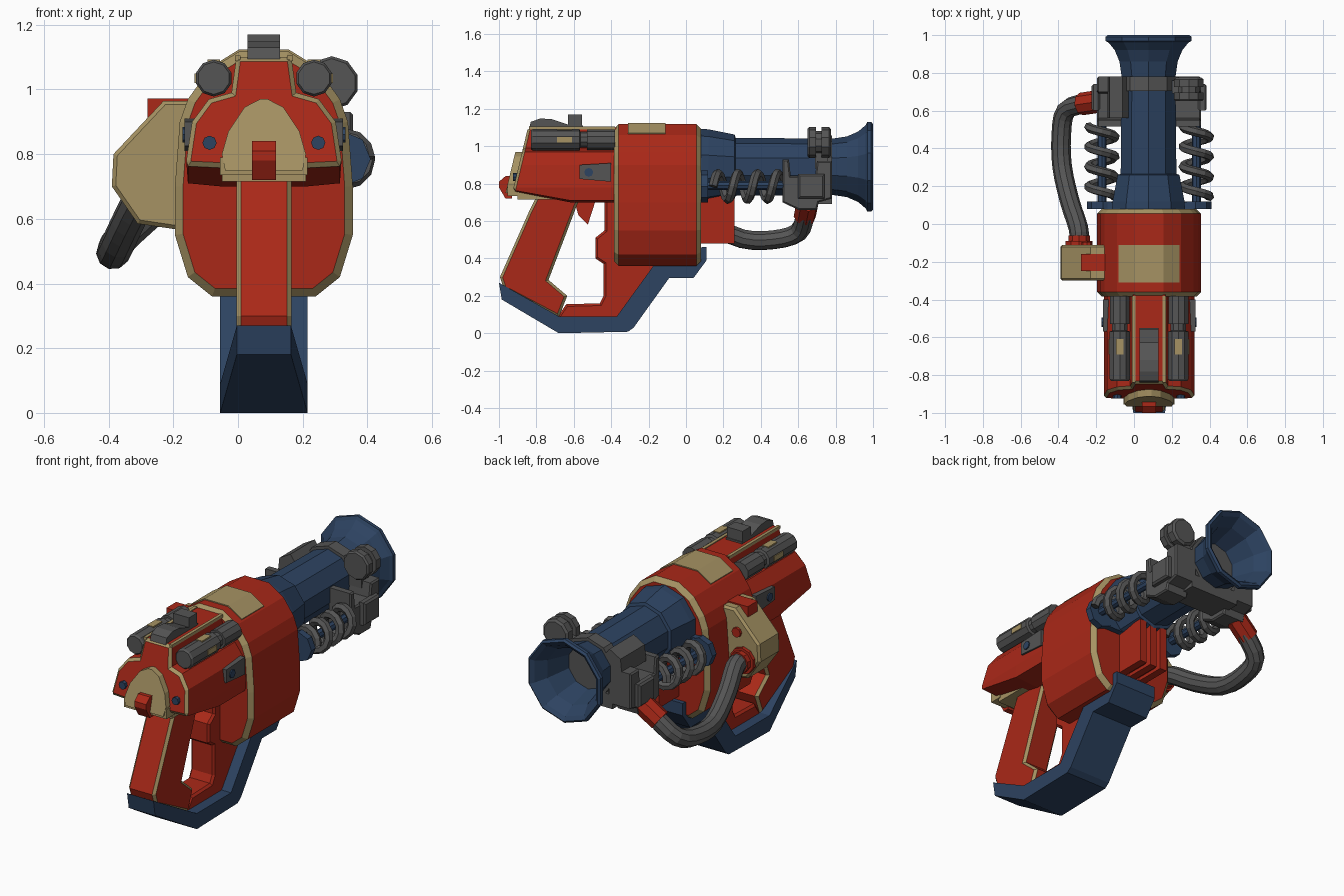
import bpy, bmesh, math
from mathutils import Vector

if "Cube" in bpy.data.objects:
    bpy.data.objects.remove(bpy.data.objects["Cube"])

C = 0.08   # x of the gun's own centre line


def material(name, rgb):
    m = bpy.data.materials.new(name)
    m.diffuse_color = (*rgb, 1)
    m.use_nodes = True
    m.node_tree.nodes["Principled BSDF"].inputs["Base Color"].default_value = m.diffuse_color
    return m


RED = material("red", (0.40, 0.021, 0.009))
TAN = material("tan", (0.38, 0.29, 0.125))
BLUE = material("blue", (0.026, 0.056, 0.12))
GREY = material("grey", (0.09, 0.09, 0.09))


def loft(name, rings, mat, rim=0, rim_mat=TAN):
    """Skin closed rings, cap both ends; optionally bevel the cap edges in a trim colour."""
    bm = bmesh.new()
    vs = [[bm.verts.new(p) for p in r] for r in rings]
    n = len(vs[0])
    for a, b in zip(vs, vs[1:]):
        for i in range(n):
            bm.faces.new((a[i], a[(i + 1) % n], b[(i + 1) % n], b[i]))
    caps = [bm.faces.new(vs[0]), bm.faces.new(vs[-1])]
    bmesh.ops.recalc_face_normals(bm, faces=bm.faces)
    if rim:
        edges = list({e for f in caps for e in f.edges})
        bmesh.ops.bevel(bm, geom=edges, offset=rim, segments=1, profile=0.5,
                        affect='EDGES', material=1)
    me = bpy.data.meshes.new(name)
    bm.to_mesh(me)
    bm.free()
    me.materials.append(mat)
    me.materials.append(rim_mat)
    ob = bpy.data.objects.new(name, me)
    bpy.context.collection.objects.link(ob)
    return ob


def side(name, pts, x0, x1, mat, **k):      # (y, z) profile extruded along x
    return loft(name, [[(x, y, z) for y, z in pts] for x in (x0, x1)], mat, **k)


def cross(name, pts, y0, y1, mat, lean=0, **k):     # (x, z) profile extruded along y
    return loft(name, [[(x, y + lean * z, z) for x, z in pts] for y in (y0, y1)], mat, **k)


def box(name, x0, x1, y0, y1, z0, z1, mat, **k):
    return side(name, [(y0, z0), (y1, z0), (y1, z1), (y0, z1)], x0, x1, mat, **k)


def sym(half):      # mirror (offset, z) points about the centre line
    return [(C + o, z) for o, z in half] + [(C - o, z) for o, z in reversed(half)]


def lathe(name, x, z, prof, n, mat, axis='Y'):      # (position, radius) turned about y or x
    rings = []
    for p, r in prof:
        ring = [(r * math.sin(2 * math.pi * i / n), r * math.cos(2 * math.pi * i / n)) for i in range(n)]
        rings.append([(x + u, p, z + v) if axis == 'Y' else (p, x + u, z + v) for u, v in ring])
    return loft(name, rings, mat)


def tube(name, pts, r, mat, res=2):
    cu = bpy.data.curves.new(name, 'CURVE')
    cu.dimensions = '3D'
    cu.bevel_depth, cu.bevel_resolution, cu.use_fill_caps = r, res, True
    sp = cu.splines.new('POLY')
    sp.points.add(len(pts) - 1)
    for q, p in zip(sp.points, pts):
        q.co = (*p, 1)
    sp.use_smooth = False
    cu.materials.append(mat)
    ob = bpy.data.objects.new(name, cu)
    bpy.context.collection.objects.link(ob)
    bpy.ops.object.select_all(action='DESELECT')
    ob.select_set(True)
    bpy.context.view_layer.objects.active = ob
    bpy.ops.object.convert(target='MESH')


# barrel with hollow flared muzzle
lathe("barrel", C - 0.003, 0.89, [(0.05, .205), (.12, .2), (.26, .172), (.265, .155), (.78, .15), (.86, .162),
      (.92, .188), (.96, .222), (.97, .24), (.99, .24), (1.0, .228), (.985, .205), (.92, .165), (.76, .12)], 10, BLUE)

# main drum with trimmed ends and top panel
cross("drum", sym([(.16, .36), (.235, .42), (.275, .55), (.275, .7), (.26, .9), (.235, .97), (.17, 1.06), (.075, 1.118)]),
      -.385, .08, RED, rim=.025)
cross("drum_top_panel", sym([(.15, 1.03), (.162, 1.071), (.076, 1.124)]), -.31, -.11, TAN)

# vent fins under the barrel
box("vent_core", C - .085, C + .085, .05, .22, .5, .74, RED)
for i in (-1, 0, 1):
    box("vent_fin", C + i * .07 - .022, C + i * .07 + .022, .05, .26, .48, .74, RED)

# tail housing, sloped rear face with tan trim and rising underside
half = [(.13, .70), (.235, .71), (.24, .78), (.222, .9), (.17, .97), (.1, .99), (.085, 1.1)]
sec = sym(half)
rear = [(x, -.845 - .24 * (1.1 - z), z) for x, z in [(x, max(z, .76 if z < .705 else .765)) for x, z in sec]]
mid = [(x, -.62, z) for x, z in sec]
front = [(x, -.36, z) for x, z in sec]
loft("tail_housing", [rear, mid, front], RED, rim=.014)
box("tail_under_plate", C - .13, C + .13, -.9, -.62, .715, .75, TAN)

# rear plate, lip and latch
cross("rear_plate", sym([(.12, .75), (.13, .8), (.11, .87), (.06, .945), (.012, .97)]), -1.145, -1.09, TAN, lean=.24)
box("rear_lip", C - .135, C + .135, -.955, -.88, .735, .79, TAN)
side("rear_latch", [(-.93, .72), (-.965, .72), (-1.0, .78), (-1.0, .81), (-.965, .84), (-.93, .84)], C - .037, C + .037, RED)

# top sight
side("sight_base", [(-.84, 1.09), (-.83, 1.13), (-.78, 1.148), (-.72, 1.145), (-.63, 1.115), (-.55, 1.11), (-.55, 1.09)],
     C - .05, C + .05, GREY)
box("sight_block", C - .05, C + .05, -.63, -.555, 1.09, 1.17, GREY)

for s in (-1, 1):
    X = lambda o: C + s * o
    # top canisters with windows and spine trim
    lathe("canister", X(.155), 1.035, [(-.83, .05), (-.82, .057), (-.57, .057), (-.565, .043), (-.42, .043)], 10, GREY)
    lathe("canister_cap", X(.155), 1.035, [(-.53, .054), (-.53, .055), (-.415, .055), (-.38, .055)], 10, GREY)
    box("canister_window_side", X(.18), X(.214), -.69, -.61, 1.02, 1.05, TAN)
    box("canister_window_top", X(.135), X(.175), -.69, -.61, 1.06, 1.093, TAN)
    box("spine_trim", X(.072), X(.09), -.84, -.38, 1.088, 1.105, TAN)
    # bolts and side plates
    lathe("rear_bolt", X(.168), .835, [(-.925, .022), (-.88, .022)], 8, BLUE)
    side("side_plate", [(-.57, .825), (-.4, .81), (-.4, .91), (-.57, .9)], X(.2), X(.245), GREY)
    lathe("side_bolt", -.52, .86, [(X(.2), .024), (X(.252), .024)], 8, BLUE, axis='X')
    # recoil springs on rods
    xs = X(.25)
    lathe("spring_seat", X(.245), .785, [(.08, .085), (.118, .085)], 8, BLUE)
    box("seat_arm", X(.1), X(.25), .08, .115, .72, .86, BLUE)
    lathe("spring_rod", xs, .79, [(.1, .024), (.55, .024)], 8, BLUE)
    turns, step = 3.5, 12
    tube("spring", [(xs + .07 * math.cos(2 * math.pi * i / step), .145 + .37 * i / (turns * step),
                     .785 + .07 * math.sin(2 * math.pi * i / step)) for i in range(int(turns * step) + 1)], .025, GREY, 1)
    # barrel clamp cheeks
    side("clamp_cheek", [(.515, .7), (.6, .66), (.7, .66), (.71, .7), (.78, .72), (.78, .92), (.7, .92), (.69, .84),
                         (.56, .84), (.55, .93), (.515, .93)], X(.13), X(.275), GREY, rim=.008, rim_mat=GREY)
    box("clamp_pad", X(.26), X(.305), .6, .74, .72, .85, GREY, rim=.01, rim_mat=GREY)

# clamp ring, bridge, knob and rail
lathe("clamp_ring", C - .003, .89, [(.705, .168), (.78, .168)], 10, GREY)
box("clamp_bridge", C - .16, C + .16, .6, .78, .69, .77, GREY)
lathe("clamp_knob", .29, 1.02, [(.65, .075), (.66, .083), (.695, .083), (.695, .06), (.725, .06), (.725, .083),
                                (.765, .083), (.775, .07)], 10, GREY)
box("knob_arm", .2, .3, .69, .76, .88, 1.0, GREY)
cross("clamp_rail", [(-.14, .9), (-.07, .88), (-.03, .99), (-.06, 1.03), (-.13, .99)], .56, .78, GREY)

# grip, guard, trigger
side("grip", [(-.8, .73), (-.835, .66), (-.995, .3), (-.975, .24), (-.68, .085), (-.635, .2), (-.735, .285), (-.585, .68),
              (-.56, .73)], C - .085, C + .085, RED, rim=.014)
side("trigger_guard", [(-.7, .07), (-.36, .07), (-.1, .42), (-.3, .5), (-.34, .72), (-.435, .72), (-.435, .55), (-.485, .51),
                       (-.485, .4), (-.44, .37), (-.44, .2), (-.46, .16), (-.64, .155)], C - .075, C + .075, RED,
     rim=.012, rim_mat=RED)
side("trigger", [(-.6, .72), (-.48, .72), (-.525, .58), (-.575, .63)], C - .03, C + .03, RED)

# blue base rail, narrowing toward the heel
base = side("base_rail", [(-1.0, .27), (-.68, .09), (-.37, .09), (-.16, .38), (.06, .44), (.085, .46), (.11, .46), (.11, .39),
                          (.04, .295), (-.09, .295), (-.28, .03), (-.31, .008), (-.68, 0), (-.985, .18)],
            C - .135, C + .135, BLUE)
for v in base.data.vertices:
    if v.co.y < -.9:
        v.co.x = C + (v.co.x - C) * .62

# side tank with arm
cross("side_tank", [(-.23, .965), (-.14, .965), (-.14, .56), (-.31, .585), (-.39, .7), (-.385, .8)], -.3, -.11, TAN,
      rim=.012)
box("tank_arm", -.28, -.12, -.25, -.16, .8, .972, RED)
lathe("tank_bolt", -.25, .84, [(-.13, .028), (-.095, .028)], 8, RED)

# hose with end collars
lathe("hose_collar_rear", -.29, .69, [(-.12, .075), (-.09, .075), (-.09, .06), (-.06, .06)], 10, RED)
tube("hose_collar_front", [(-.18, .65, .7), (-.28, .635, .625)], .06, RED)
ctrl = [Vector(p) for p in [(-.1, .66, .76), (-.25, .64, .64), (-.36, .6, .54), (-.385, .47, .5), (-.38, .3, .505),
                            (-.34, .12, .59), (-.295, -.02, .68), (-.29, -.1, .69), (-.29, -.2, .69)]]
hose = []
for a, b, c, d in zip(ctrl, ctrl[1:], ctrl[2:], ctrl[3:]):      # smooth path through the points
    for t in (0, 1 / 3, 2 / 3):
        hose.append(b + .5 * t * (c - a + t * (2 * a - 5 * b + 4 * c - d + t * (3 * (b - c) + d - a))))
tube("hose", hose, .052, GREY, 3)
